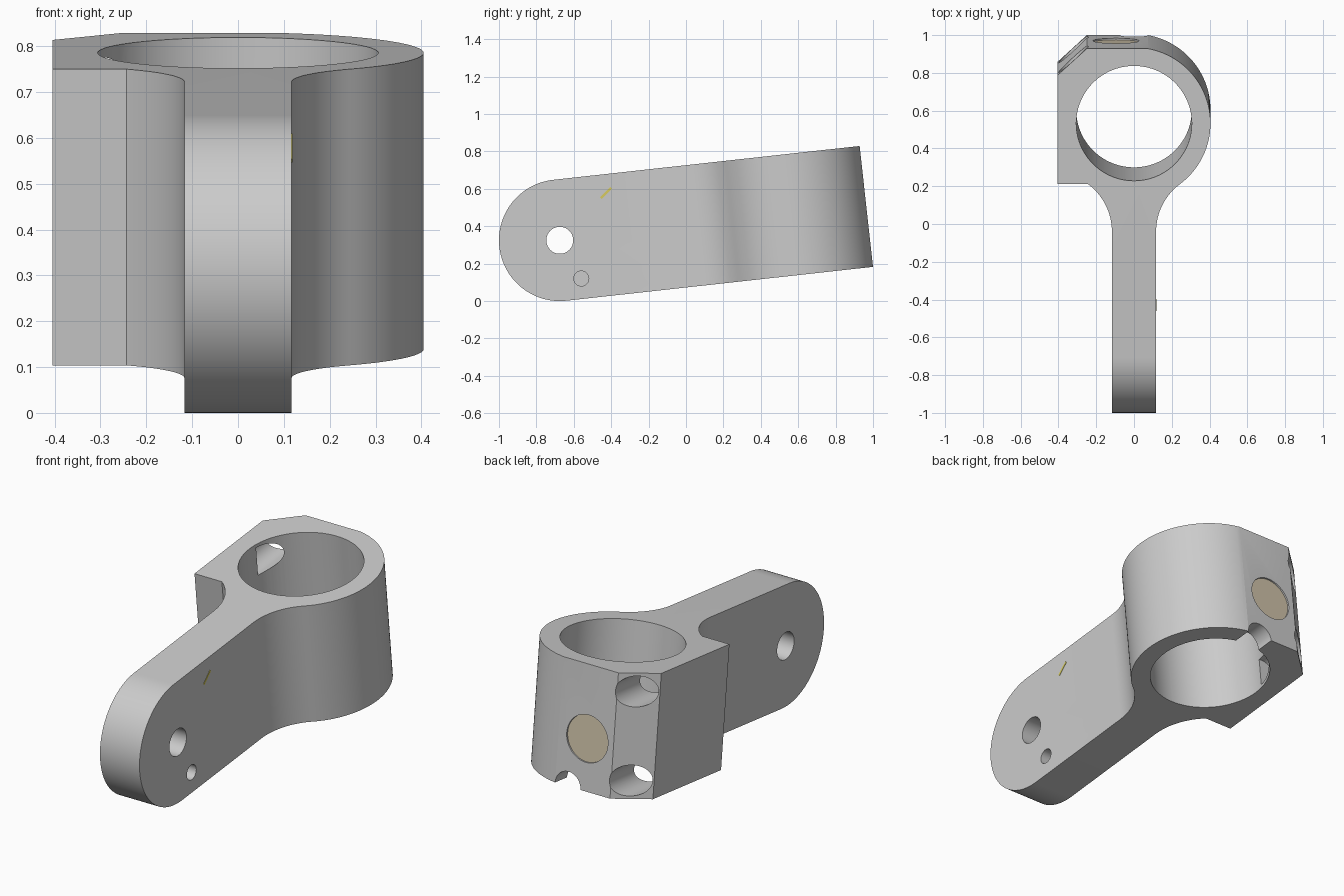
import bpy, bmesh
from math import radians, cos, sin, sqrt, atan2, degrees
from mathutils import Matrix, Vector

if "Cube" in bpy.data.objects:
    bpy.data.objects.remove(bpy.data.objects["Cube"])

H = 0.325            # half height of the arm, also the eye radius
RING_U, RING_R, BORE_R = 1.251, 0.405, 0.306
NECK, FIL = 0.117, 0.315
BACK = 1.649
# everything is modelled level (x, u, v) and tilted into place at the end
TILT = Matrix.Translation((0, -0.675, H)) @ Matrix.Rotation(radians(6.3), 4, 'X')


def make(name, bm):
    bmesh.ops.recalc_face_normals(bm, faces=bm.faces)
    me = bpy.data.meshes.new(name)
    bm.to_mesh(me)
    bm.free()
    ob = bpy.data.objects.new(name, me)
    bpy.context.collection.objects.link(ob)
    return ob


def arc(cx, cy, r, a0, a1, n):
    return [(cx + r * cos(radians(a0 + (a1 - a0) * i / n)),
             cy + r * sin(radians(a0 + (a1 - a0) * i / n))) for i in range(n + 1)]


def prism(name, pts, vec):
    bm = bmesh.new()
    f = bm.faces.new([bm.verts.new(p) for p in pts])
    ext = bmesh.ops.extrude_face_region(bm, geom=[f])
    bmesh.ops.translate(bm, vec=vec,
                        verts=[g for g in ext['geom'] if isinstance(g, bmesh.types.BMVert)])
    return make(name, bm)


def cylinder(name, a, b, r, n=64):
    a, b = Vector(a), Vector(b)
    d = b - a
    m = Matrix.Translation((a + b) / 2) @ d.to_track_quat('Z', 'Y').to_matrix().to_4x4()
    bm = bmesh.new()
    bmesh.ops.create_cone(bm, cap_ends=True, segments=n, radius1=r, radius2=r,
                          depth=d.length, matrix=m)
    return make(name, bm)


def boolean(ob, cutter, op='DIFFERENCE'):
    cutter.hide_render = True
    mod = ob.modifiers.new('cut', 'BOOLEAN')
    mod.operation, mod.solver, mod.object = op, 'EXACT', cutter
    bpy.context.view_layer.objects.active = ob
    bpy.ops.object.modifier_apply(modifier=mod.name)
    bpy.data.objects.remove(cutter)


def colour(ob, name, rgb):
    mat = bpy.data.materials.new(name)
    mat.diffuse_color = (*rgb, 1)
    mat.use_nodes = True
    mat.node_tree.nodes["Principled BSDF"].inputs["Base Color"].default_value = mat.diffuse_color
    ob.data.materials.append(mat)


# plan outline: neck, fillets, ring, flat back, chamfer and side block
fx = NECK + FIL
fu = RING_U - sqrt((RING_R + FIL) ** 2 - fx ** 2)
ang = degrees(atan2(RING_U - fu, fx))
flat = degrees(atan2(BACK - RING_U, sqrt(RING_R ** 2 - (BACK - RING_U) ** 2)))
plan = [(-NECK, -0.4), (NECK, -0.4)]
plan += arc(fx, fu, FIL, 180, 180 - ang, 16)
plan += arc(0, RING_U, RING_R, -ang, flat, 48)[1:]
block_u = fu + FIL * sin(radians(ang))
plan += [(-0.25, BACK), (-0.405, 1.507), (-0.405, block_u)]
plan += arc(-fx, fu, FIL, ang, 0, 16)
body = prism('lever_body', [(x, u, -H) for x, u in plan], (0, 0, 2 * H))

# side outline with the rounded eye end
side = arc(0, 0, H, 90, 270, 64) + [(1.9, -H - 0.0), (1.9, H)]
side = [(-1, u, v * 1.0) for u, v in side]
boolean(body, prism('side_profile', side, (2, 0, 0)), 'INTERSECT')

# bore, eye hole and blind pin hole
boolean(body, cylinder('bore', (0, RING_U, -1), (0, RING_U, 1), BORE_R, 96))
boolean(body, cylinder('eye', (-0.3, 0, 0), (0.3, 0, 0), 0.072))
boolean(body, cylinder('pin_hole', (0.017, 0.092, -0.216), (0.3, 0.092, -0.216), 0.04, 40))

# two blind holes through the chamfer that graze the bore
for v in (-0.23, 0.23):
    boolean(body, cylinder('screw', (-0.32, 1.30, v), (-0.32, 1.9, v), 0.08))

# notch under the back wall and the shallow disc recess
boolean(body, cylinder('notch', (0, 1.40, -H), (0, 1.9, -H), 0.075))
boolean(body, cylinder('recess', (-0.095, BACK - 0.012, -0.055), (-0.095, 1.9, -0.055), 0.122))

# tan disc in the recess
disc = cylinder('back_disc', (-0.095, BACK - 0.03, -0.055), (-0.095, BACK - 0.008, -0.055), 0.1215)
colour(disc, 'tan', (0.63, 0.55, 0.40))

# thin yellow index mark on the right side of the neck
bm = bmesh.new()
bmesh.ops.create_cube(bm, size=1, matrix=Matrix.Translation((NECK - 0.004, 0.273, 0.224))
                      @ Matrix.Rotation(radians(38.7), 4, 'X')
                      @ Matrix.Diagonal((0.011, 0.078, 0.012, 1)))
mark = make('index_mark', bm)
colour(mark, 'yellow', (0.68, 0.60, 0.12))

# tilt into place and shade
for ob in (body, disc, mark):
    ob.data.transform(TILT)
    bpy.ops.object.select_all(action='DESELECT')
    ob.select_set(True)
    bpy.context.view_layer.objects.active = ob
    bpy.ops.object.shade_smooth_by_angle(angle=radians(30))
